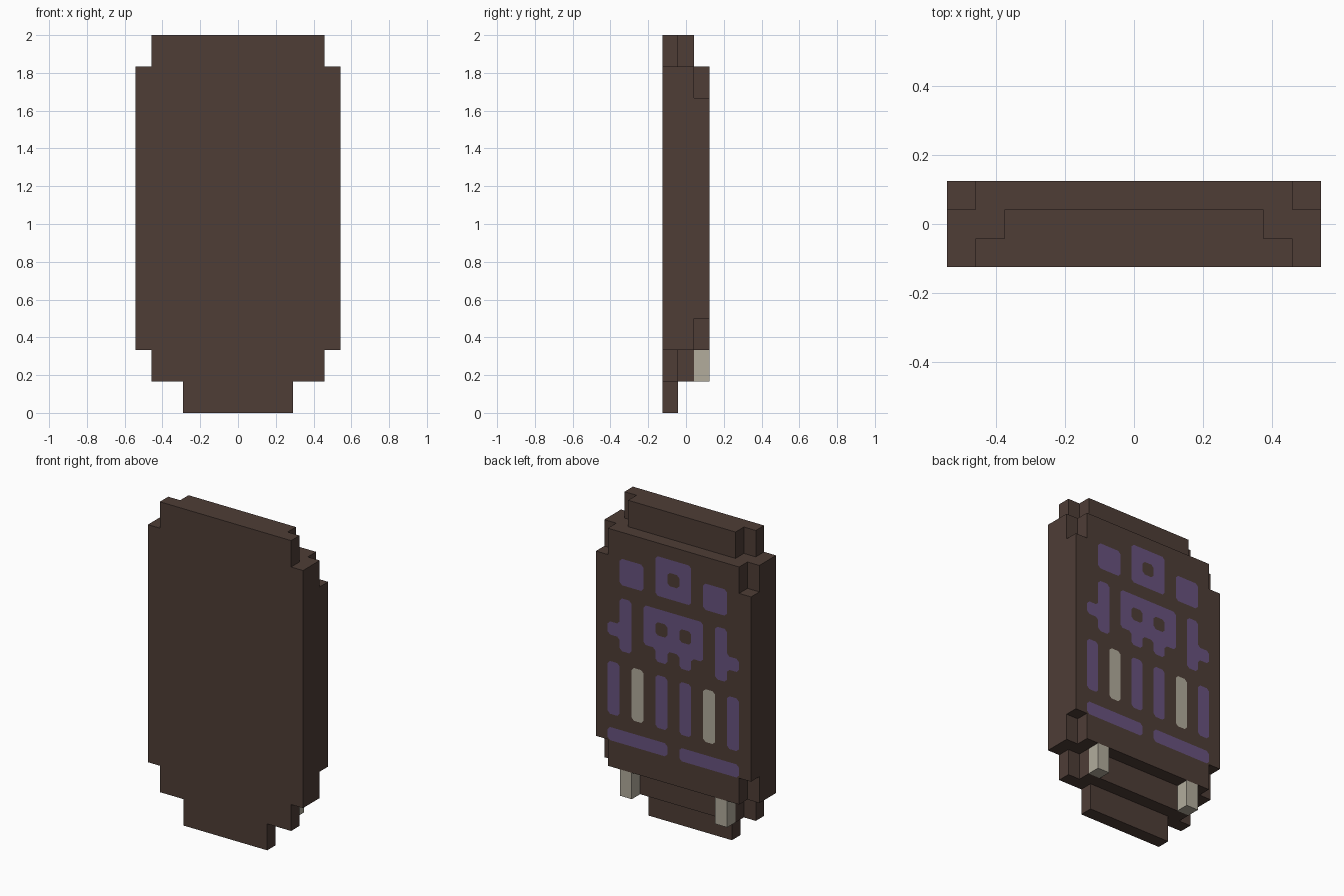
import bpy
import bmesh

if "Cube" in bpy.data.objects:
    bpy.data.objects.remove(bpy.data.objects["Cube"])

U = 1 / 12          # one block unit
BACK_Y = 1.5 * U    # decorated surface


def material(name, rgb):
    """Flat colour given as 0-255 sRGB, stored as linear."""
    lin = [c / 255 / 12.92 if c < 11 else ((c / 255 + 0.055) / 1.055) ** 2.4 for c in rgb]
    m = bpy.data.materials.new(name)
    m.diffuse_color = (*lin, 1)
    m.use_nodes = True
    m.node_tree.nodes["Principled BSDF"].inputs["Base Color"].default_value = m.diffuse_color
    return m


BROWN = material("dark_brown", (78, 61, 54))
PURPLE = material("dusty_purple", (104, 83, 127))
BONE = material("bone_grey", (178, 172, 156))


def add_object(name, bm, mat):
    mesh = bpy.data.meshes.new(name)
    bm.to_mesh(mesh)
    bm.free()
    mesh.materials.append(mat)
    ob = bpy.data.objects.new(name, mesh)
    bpy.context.collection.objects.link(ob)
    return ob


def prism(name, outline, y0, y1, mat):
    """Extrude an x/z outline (in units) from y0 to y1."""
    bm = bmesh.new()
    face = bm.faces.new([bm.verts.new((x * U, y0 * U, z * U)) for x, z in outline])
    new = bmesh.ops.extrude_face_region(bm, geom=[face])["geom"]
    verts = [g for g in new if isinstance(g, bmesh.types.BMVert)]
    bmesh.ops.translate(bm, verts=verts, vec=(0, (y1 - y0) * U, 0))
    bmesh.ops.recalc_face_normals(bm, faces=bm.faces)
    return add_object(name, bm, mat)


def stepped_layer(name, steps, y0, y1):
    """Mirrored outline from (half width, bottom, top) bands."""
    right = [p for w, z0, z1 in steps for p in ((w, z0), (w, z1))]
    left = [(-x, z) for x, z in reversed(right)]
    return prism(name, right + left, y0, y1, BROWN)


# Three stepped shield layers
stepped_layer("front_layer", [(3.5, 0, 2), (5.5, 2, 4), (6.5, 4, 22), (5.5, 22, 24)], -1.5, -0.5)
stepped_layer("middle_layer", [(4.5, 2, 4), (6.5, 4, 22), (4.5, 22, 24)], -0.5, 0.5)
stepped_layer("back_layer", [(5.5, 4, 6), (6.5, 6, 20), (5.5, 20, 22)], 0.5, 1.5)

# Two fangs hanging under the back layer
for side, s in (("left", -1), ("right", 1)):
    prism(side + "_fang", [(3.5 * s, 2), (4.5 * s, 2), (4.5 * s, 4), (3.5 * s, 4)], 0.5, 1.5, BONE)

# Painted pattern on the back, top row first: P purple, B bone
PATTERN = [
    ".....PPP.....",
    "..PP.P.P.PP..",
    "..PP.PPP.PP..",
    ".............",
    "..P.PPPPP.P..",
    "..P.P.P.P.P..",
    ".PP.PPPPP.PP.",
    "..P..P.P..P..",
    ".............",
    ".P.B.P.P.B.P.",
    ".P.B.P.P.B.P.",
    ".P.B.P.P.B.P.",
    ".P.B.P.P.B.P.",
    ".............",
    ".PPPPP.PPPPP.",
]
CUT = 0.2  # corner softening, in units


def painted_cells(name, letter, mat):
    cells = {(c, 20 - r) for r, row in enumerate(PATTERN)
             for c, ch in enumerate(row) if ch == letter}
    bm = bmesh.new()

    def add_face(points):
        # reversed order so the face looks backwards (+y)
        bm.faces.new([bm.verts.new(((x - 6) * U, BACK_Y + 0.0015, (z + 0.5) * U))
                      for x, z in reversed(points)])

    for c in range(13):
        for r in range(6, 21):
            outline = []
            for dx, dz in ((-1, -1), (1, -1), (1, 1), (-1, 1)):
                side, vert = (c + dx, r) in cells, (c, r + dz) in cells
                x, z = c + dx / 2, r + dz / 2
                # the two points beside this corner, counter-clockwise
                a, b = (x - dx * CUT, z), (x, z - dz * CUT)
                pair = [b, a] if dx == dz else [a, b]
                if (c, r) in cells:
                    outline += [(x, z)] if side or vert else pair
                elif side and vert and (c + dx, r + dz) in cells:
                    add_face([pair[0], (x, z), pair[1]])  # soften inner corner
            if outline:
                add_face(outline)
    bmesh.ops.remove_doubles(bm, verts=bm.verts, dist=1e-5)
    return add_object(name, bm, mat)


painted_cells("purple_markings", "P", PURPLE)
painted_cells("bone_bars", "B", BONE)
